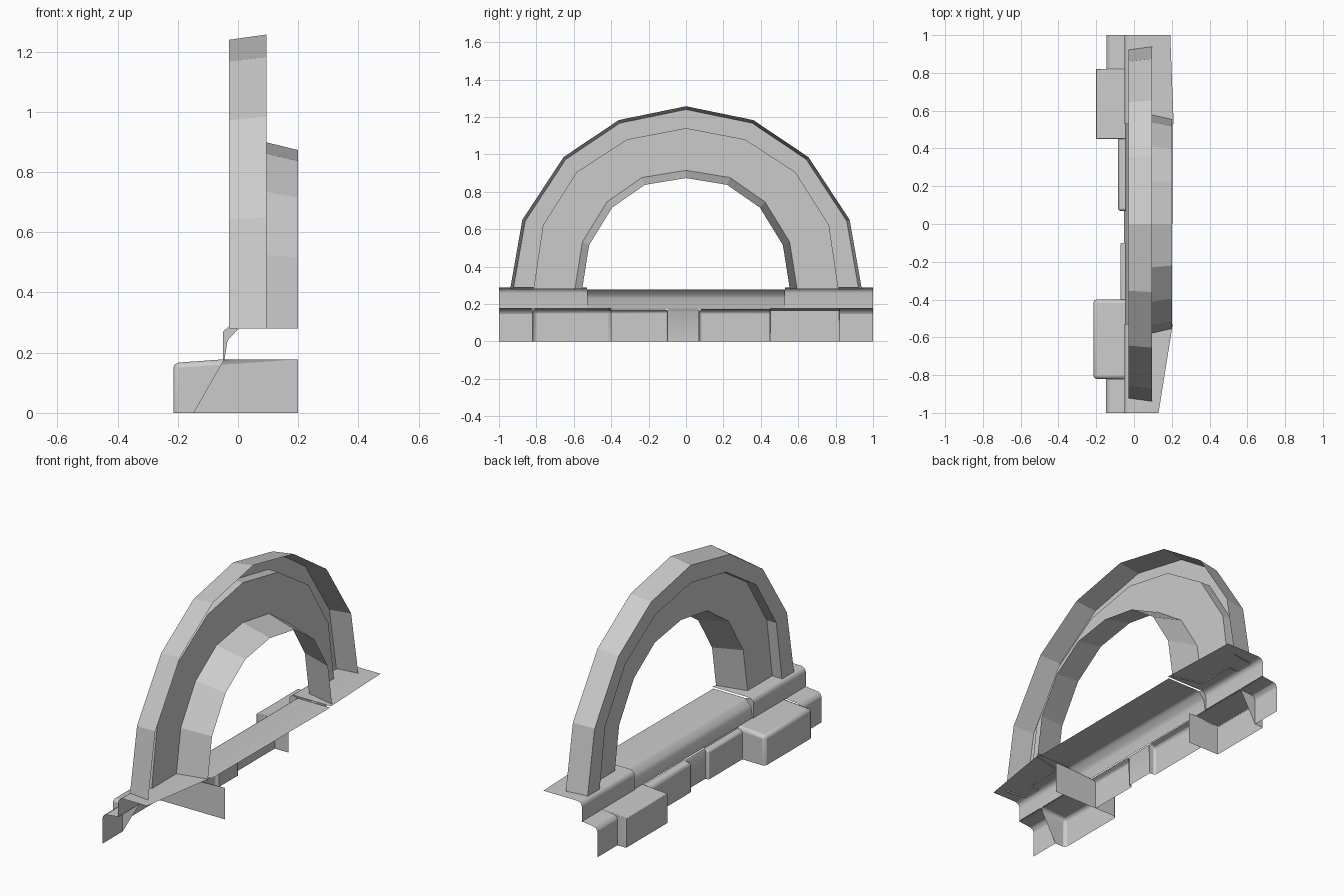
import bpy
import bmesh

cube = bpy.data.objects.get("Cube")
if cube:
    bpy.data.objects.remove(cube, do_unlink=True)

stone = bpy.data.materials.new("grey_stone")
stone.use_nodes = True
grey = (0.6, 0.6, 0.6, 1)
stone.diffuse_color = grey
stone.node_tree.nodes["Principled BSDF"].inputs["Base Color"].default_value = grey


def finish(name, bm, angle=0.5, bevel=0):
    mesh = bpy.data.meshes.new(name)
    bm.to_mesh(mesh)
    bm.free()
    mesh.materials.append(stone)
    ob = bpy.data.objects.new(name, mesh)
    bpy.context.collection.objects.link(ob)
    if bevel:
        mod = ob.modifiers.new("worn_edges", "BEVEL")
        mod.width, mod.segments = bevel, 2
    bpy.ops.object.select_all(action="DESELECT")
    bpy.context.view_layer.objects.active = ob
    ob.select_set(True)
    bpy.ops.object.shade_smooth_by_angle(angle=angle)
    return ob


def loft(bm, rows):
    """Skin a list of equally long point rows with quads."""
    rings = [[bm.verts.new(p) for p in row] for row in rows]
    for a, b in zip(rings, rings[1:]):
        for i in range(len(a) - 1):
            bm.faces.new((a[i], a[i + 1], b[i + 1], b[i]))
    return rings


def arch_row(half, x, grow=0.0):
    """Mirror a half outline of the arch and place it at depth x."""
    full = half + [(-y, z) for y, z in reversed(half[:-1])]
    s = 1 + grow
    return [(x, y * s, 0.28 + (z - 0.28) * s) for y, z in full]


OUTER = [(0.94, 0.28), (0.875, 0.65), (0.655, 0.985), (0.36, 1.183), (0, 1.257)]
STEP = [(0.815, 0.28), (0.765, 0.62), (0.585, 0.905), (0.315, 1.08), (0, 1.14)]
INNER = [(0.555, 0.28), (0.518, 0.515), (0.395, 0.715), (0.22, 0.837), (0, 0.873)]

# Outer band of the arch, open towards +x
bm = bmesh.new()
loft(bm, [arch_row(OUTER, -0.03, -0.018), arch_row(OUTER, 0.095)])
finish("arch_outer_band", bm, 0.1)

# Stepped face and the lining of the opening
bm = bmesh.new()
loft(bm, [arch_row(OUTER, -0.03, -0.018), arch_row(STEP, -0.03),
          arch_row(STEP, 0.03), arch_row(INNER, 0.03, 0.07),
          arch_row(INNER, 0.2)])
finish("arch_stepped_face", bm, 0.1)


def course(name, y0, y1, profile, back0, back1):
    """Upper course: a profile run along y and a top plate to the back edge."""
    bm = bmesh.new()
    z = profile[-1][1]
    loft(bm, [[(x, y, h) for x, h in profile + [(back, y, z)[::2]]]
              for y, back in ((y1, back1), (y0, back0))])
    for f in bm.faces:
        f.normal_update()
    finish(name, bm, 0.9, 0.012)


CAP = [(-0.05, 0.175), (-0.05, 0.27), (-0.03, 0.287)]
MIDDLE = [(-0.045, 0.175), (-0.035, 0.24), (0.0, 0.278)]
course("sill_front_cap", -1, -0.53, CAP, 0.13, 0.205)
course("sill_middle", -0.53, 0.53, MIDDLE, 0.2, 0.205)
course("sill_back_cap", 0.53, 1, CAP, 0.21, 0.192)

# Shoulders closing the ends of the caps over the lower middle part
for name, y, side in (("front_cap_shoulder", -0.53, 1), ("back_cap_shoulder", 0.53, -1)):
    bm = bmesh.new()
    outline = [(x, y, z) for x, z in CAP + MIDDLE[::-1]]
    bm.faces.new([bm.verts.new(p) for p in outline[::side]])
    finish(name, bm)


def block(name, y0, y1, x, top, reach0=None, reach1=None, bevel=0.02):
    """Lower stone: face and top, with side walls running back to a reach."""
    bm = bmesh.new()
    rows = [[(x, y, 0), (x, y, top - 0.012), (-0.045, y, top)] for y in (y1, y0)]
    back, front = loft(bm, rows)
    for ring, y, reach in ((front, y0, reach0), (back, y1, reach1)):
        if reach is None:
            continue
        wall = ring[:]
        if reach > -0.045:
            wall.append(bm.verts.new((reach, y, top)))
        wall.append(bm.verts.new((reach, y, 0)))
        bm.faces.new(wall if ring is front else wall[::-1])
    finish(name, bm, 0.9, bevel)


# Projecting stones along the foot
block("front_end_stone", -1, -0.82, -0.147, 0.178)
block("front_large_stone", -0.82, -0.4, -0.215, 0.178, -0.147, 0.2)
block("front_small_stone", -0.4, -0.1, -0.072, 0.17, None, -0.05, 0.008)
block("recessed_stone", -0.1, 0.07, -0.052, 0.17, None, None, 0)
block("back_small_stone", 0.07, 0.45, -0.085, 0.172, -0.05, None, 0.012)
block("back_large_stone", 0.45, 0.82, -0.2, 0.178, 0.0, -0.145)
block("back_end_stone", 0.82, 1, -0.145, 0.178)
